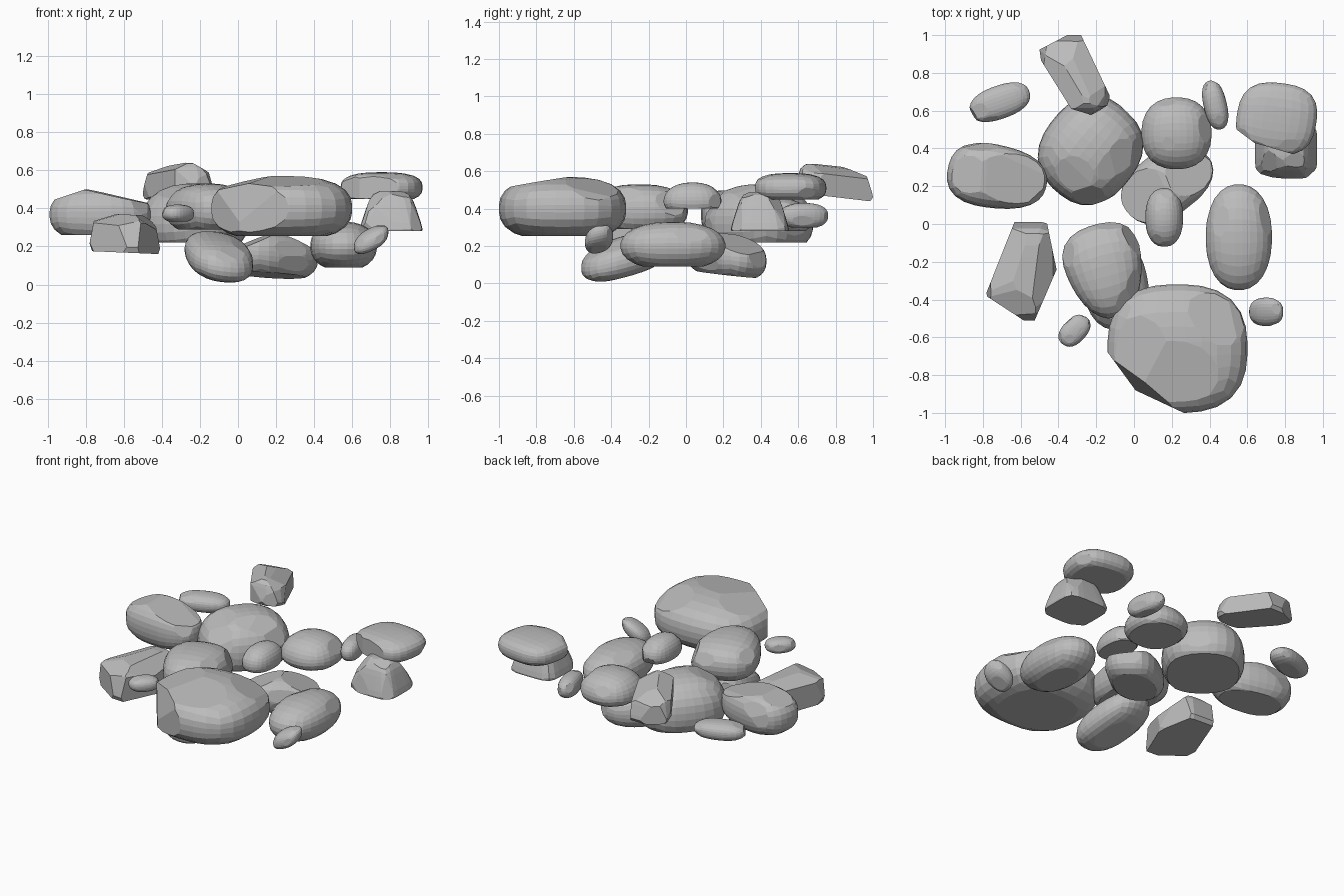
import bpy
import bmesh
import math
import random
from mathutils import Vector, Matrix

random.seed(7)

cube = bpy.data.objects.get("Cube")
if cube:
    bpy.data.objects.remove(cube, do_unlink=True)

# One stone colour for the whole group
stone = bpy.data.materials.new("stone_grey")
stone.use_nodes = True
grey = (0.5, 0.5, 0.5, 1.0)
stone.diffuse_color = grey
stone.node_tree.nodes["Principled BSDF"].inputs["Base Color"].default_value = grey


def direction(turn, lift=0):
    """Unit vector from a compass turn and an upward lift, in degrees."""
    t, l = math.radians(turn), math.radians(lift)
    return Vector((math.cos(t) * math.cos(l), math.sin(t) * math.cos(l), math.sin(l)))


def fit(verts, low, high):
    """Scale and move the vertices so that they fill the box low..high."""
    for i in range(3):
        values = [v.co[i] for v in verts]
        start, span = min(values), max(values) - min(values)
        for v in verts:
            v.co[i] = low[i] + (v.co[i] - start) / span * (high[i] - low[i])


def slice_off(bm, normal, distance):
    """Cut away everything beyond a plane and close the hole flat."""
    cut = bmesh.ops.bisect_plane(
        bm, geom=bm.verts[:] + bm.edges[:] + bm.faces[:], dist=0.0001,
        plane_co=normal * distance, plane_no=normal, clear_outer=True)
    rim = [e for e in cut["geom_cut"] if isinstance(e, bmesh.types.BMEdge) and e.is_boundary]
    if rim:
        bmesh.ops.edgeloop_fill(bm, edges=rim)


def rock(name, xs, ys, zs, yaw=0, aspect=1.0, boxy=2.4, taper=0.0, crown=0.0,
         floor=-0.75, tilt=(0, 0), chips=6, depth=0.95, facets=()):
    """Rounded block, chipped by flat facets and fitted to its extents.

    aspect stretches along x before the yaw, taper widens the +x end,
    crown narrows the top, floor flattens the underside, tilt shears z.
    """
    bm = bmesh.new()
    bmesh.ops.create_cube(bm, size=2)
    bmesh.ops.subdivide_edges(bm, edges=bm.edges[:], cuts=6, use_grid_fill=True)
    spin = Matrix.Rotation(math.radians(yaw), 3, "Z")
    for v in bm.verts:
        # spread the grid evenly, then round the block
        c = Vector([math.tan(a * math.pi / 4) for a in v.co])
        c /= sum(abs(a) ** boxy for a in c) ** (1 / boxy)
        c.y *= 1 + taper * c.x
        shrink = 1 - crown * (c.z + 1) / 2
        c.x *= shrink * aspect
        c.y *= shrink
        v.co = spin @ c
    slice_off(bm, Vector((0, 0, -1)), -floor)
    fit(bm.verts, (-1, -1, -1), (1, 1, 1))

    # named facets first, then small random chips
    for turn, lift, distance in facets:
        slice_off(bm, direction(turn, lift), distance)
    for _ in range(chips):
        n = direction(random.uniform(0, 360), random.uniform(-15, 65))
        reach = max(v.co.dot(n) for v in bm.verts)
        slice_off(bm, n, reach * random.uniform(depth - 0.03, depth + 0.03))
    for v in bm.verts:
        v.co.z += tilt[0] * v.co.x + tilt[1] * v.co.y
    fit(bm.verts, *zip(xs, ys, zs))
    bmesh.ops.recalc_face_normals(bm, faces=bm.faces[:])
    mesh = bpy.data.meshes.new(name)
    bm.to_mesh(mesh)
    bm.free()
    mesh.materials.append(stone)
    obj = bpy.data.objects.new(name, mesh)
    bpy.context.collection.objects.link(obj)
    return obj


# Front boulder, with its sloping front right side
rock("front_boulder", (-0.14, 0.6), (-1, -0.32), (0.255, 0.57), boxy=2.6,
     floor=-0.85, chips=2, depth=0.97,
     facets=[(214, 0, 0.86), (229, 8, 0.8), (243, 0, 0.85), (40, 45, 0.97),
             (190, 60, 0.93), (265, 70, 0.9)])

# Stones on the left side
rock("left_oval_stone", (0.38, 0.73), (-0.35, 0.21), (0.09, 0.33), boxy=2.2,
     floor=-0.85, chips=3, depth=0.97)
rock("left_pebble", (0.61, 0.79), (-0.54, -0.39), (0.16, 0.31), tilt=(0.7, 0.3),
     floor=-0.9)
rock("left_cap_stone", (0.54, 0.97), (0.37, 0.75), (0.45, 0.59), boxy=2.7,
     yaw=-8, chips=4, depth=0.97, facets=[(252, 0, 0.8), (230, 0, 0.86)])
rock("left_base_stone", (0.64, 0.97), (0.24, 0.55), (0.28, 0.49), boxy=5,
     crown=0.45, floor=-0.7, chips=9, depth=0.9)

# Stones in the middle
rock("round_stone", (0.04, 0.41), (0.29, 0.67), (0.28, 0.46), crown=0.25,
     floor=-0.7, boxy=2.3, chips=4)
rock("low_middle_stone", (-0.07, 0.42), (0.0, 0.43), (0.03, 0.27), yaw=40,
     aspect=1.5, tilt=(-0.05, -0.2), chips=4,
     facets=[(200, 45, 0.7), (20, 50, 0.78)])
rock("small_middle_stone", (0.06, 0.26), (-0.12, 0.19), (0.4, 0.54), boxy=2.3,
     crown=0.2, floor=-0.6)
rock("back_pebble", (0.36, 0.5), (0.5, 0.76), (0.3, 0.43), yaw=105, aspect=2,
     floor=-0.9)
rock("rough_stone", (-0.38, 0.04), (-0.5, 0.01), (0.29, 0.53), yaw=105,
     aspect=1.2, taper=0.25, chips=9, depth=0.96)
rock("leaning_stone", (-0.28, 0.08), (-0.56, -0.08), (0.01, 0.28), yaw=100,
     aspect=1.4, tilt=(-0.25, 0.6), floor=-0.9)
rock("front_pebble", (-0.4, -0.23), (-0.65, -0.48), (0.33, 0.42), yaw=50,
     aspect=1.5, floor=-0.9)

# Stones at the back and on the right side
rock("back_boulder", (-0.51, 0.05), (0.1, 0.68), (0.22, 0.53), yaw=50,
     aspect=1.1, floor=-0.62, crown=0.12, chips=9)
rock("back_block", (-0.5, -0.13), (0.58, 1), (0.44, 0.64), boxy=6, crown=0.25,
     floor=-0.9, tilt=(0, -0.3), chips=5, depth=0.94,
     facets=[(28, 0, 0.64), (215, 0, 0.56), (115, 0, 0.99), (255, 0, 0.85),
             (28, 45, 0.75), (215, 40, 0.72), (105, 50, 0.95), (30, 70, 0.9)])
rock("right_boulder", (-0.99, -0.46), (0.08, 0.43), (0.26, 0.5), yaw=-10,
     aspect=1.5, taper=-0.1, boxy=2.5, chips=3,
     facets=[(-10, 78, 0.82), (-5, 65, 0.71), (20, 55, 0.8), (180, 55, 0.92)])
rock("right_block", (-0.78, -0.41), (-0.51, 0.01), (0.16, 0.37), boxy=8, crown=0.2,
     floor=-0.9, tilt=(-0.08, 0), chips=3, depth=0.95,
     facets=[(16, 0, 0.97), (-31, 0, 0.84), (245, 0, 0.88), (151, 0, 0.66),
             (-10, 35, 0.9), (155, 50, 0.85), (250, 40, 0.95)])
rock("right_back_pebble", (-0.87, -0.55), (0.54, 0.75), (0.31, 0.42), yaw=18,
     aspect=2, floor=-0.9)
